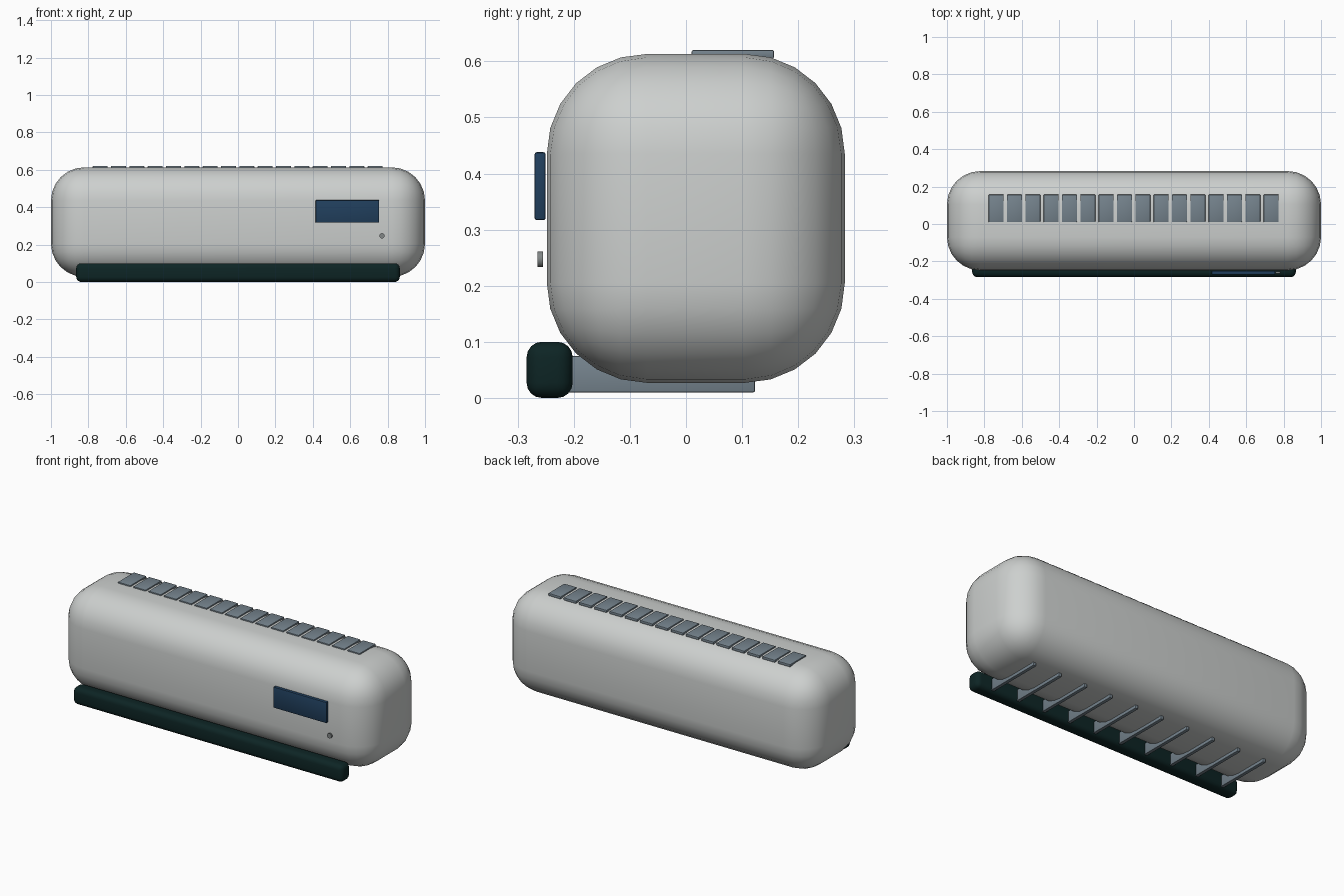
import bpy
import math

cube = bpy.data.objects.get("Cube")
if cube:
    bpy.data.objects.remove(cube, do_unlink=True)


def material(name, r, g, b):
    m = bpy.data.materials.new(name)
    m.use_nodes = True
    m.diffuse_color = (r, g, b, 1)
    m.node_tree.nodes["Principled BSDF"].inputs["Base Color"].default_value = (r, g, b, 1)
    return m


SHELL = material("pale grey shell", 0.61, 0.63, 0.62)
SLATE = material("slate grey", 0.18, 0.23, 0.27)
NAVY = material("navy glass", 0.015, 0.05, 0.11)
DARK = material("dark green black", 0.004, 0.018, 0.018)
STEEL = material("steel grey", 0.22, 0.24, 0.24)


def finish(ob, name, mat, angle=40):
    ob.name = name
    ob.data.materials.append(mat)
    bpy.ops.object.shade_smooth_by_angle(angle=math.radians(angle))
    return ob


def rounded_box(name, x, y, z, mat, radius, segments):
    """Box spanning the (min, max) pairs x, y, z with rounded edges."""
    spans = (x, y, z)
    bpy.ops.mesh.primitive_cube_add(size=1, location=[sum(s) / 2 for s in spans])
    ob = bpy.context.object
    ob.scale = [s[1] - s[0] for s in spans]
    bpy.ops.object.transform_apply(location=False, rotation=False, scale=True)
    bevel = ob.modifiers.new("rounding", "BEVEL")
    bevel.width = radius
    bevel.segments = segments
    bpy.ops.object.modifier_apply(modifier=bevel.name)
    return finish(ob, name, mat)


# Main casing and the front air flap
rounded_box("casing", (-1, 1), (-0.248, 0.283), (0.027, 0.613), SHELL, 0.178, 6)
rounded_box("air_flap", (-0.865, 0.865), (-0.284, -0.202), (0, 0.1), DARK, 0.027, 4)

# Row of intake slats on top
for i in range(16):
    x = -0.737 + i * 0.098
    rounded_box(f"top_slat_{i + 1}", (x - 0.04, x + 0.04), (0.01, 0.157),
                (0.605, 0.62), SLATE, 0.003, 2)

# Thin guide fins below the casing
for i in range(10):
    x = -0.76 + i * 1.52 / 9
    rounded_box(f"guide_fin_{i + 1}", (x - 0.01, x + 0.01), (-0.22, 0.123),
                (0.01, 0.075), SLATE, 0.003, 2)

# Display panel and indicator light on the front
rounded_box("display", (0.415, 0.755), (-0.27, -0.25), (0.317, 0.438), NAVY, 0.004, 2)
bpy.ops.mesh.primitive_cylinder_add(vertices=24, radius=0.014, depth=0.01,
                                    location=(0.77, -0.26, 0.247),
                                    rotation=(math.pi / 2, 0, 0))
finish(bpy.context.object, "indicator", STEEL)
